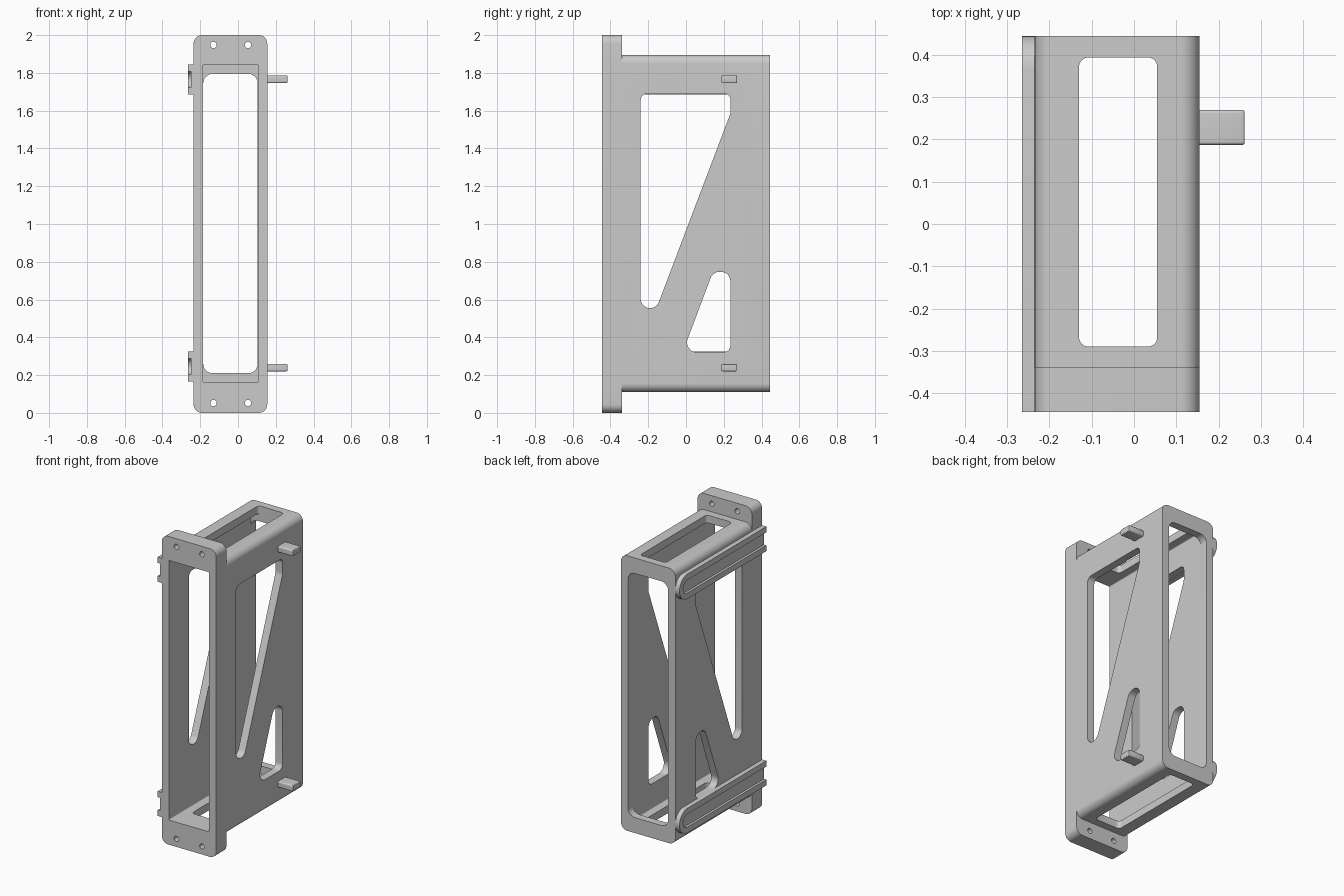
import bpy, bmesh
from math import tan, sin, cos, atan2, pi
from mathutils import Vector

if "Cube" in bpy.data.objects:
    bpy.data.objects.remove(bpy.data.objects["Cube"])

SEG = 8


def fillet(corners):
    """Round each (a, b, radius) corner of a convex polygon."""
    out, n = [], len(corners)
    for i, (a, b, r) in enumerate(corners):
        p = Vector((a, b))
        u = (Vector(corners[i - 1][:2]) - p).normalized()
        v = (Vector(corners[(i + 1) % n][:2]) - p).normalized()
        if r <= 0:
            out.append(p)
            continue
        half = u.angle(v) / 2
        c = p + (u + v).normalized() * (r / sin(half))
        s, e = p + u * (r / tan(half)) - c, p + v * (r / tan(half)) - c
        t0 = atan2(s.y, s.x)
        d = (atan2(e.y, e.x) - t0 + pi) % (2 * pi) - pi
        for k in range(SEG + 1):
            t = t0 + d * k / SEG
            out.append(c + Vector((cos(t), sin(t))) * r)
    return out


def rect(a0, a1, b0, b1, r=0.0):
    return fillet([(a0, b0, r), (a1, b0, r), (a1, b1, r), (a0, b1, r)])


def circle(a, b, r, n=24):
    return [(a + r * cos(2 * pi * k / n), b + r * sin(2 * pi * k / n)) for k in range(n)]


def prism(name, pts, axis, lo, hi):
    """Extrude a 2D outline along an axis from lo to hi."""
    place = {'x': lambda a, b: (lo, a, b), 'y': lambda a, b: (a, lo, b), 'z': lambda a, b: (a, b, lo)}[axis]
    shift = Vector([(hi - lo) if axis == k else 0 for k in 'xyz'])
    bm = bmesh.new()
    face = bm.faces.new([bm.verts.new(place(*p)) for p in pts])
    ext = bmesh.ops.extrude_face_region(bm, geom=[face])['geom']
    # the starting face stays as the near cap
    bmesh.ops.translate(bm, vec=shift, verts=[g for g in ext if isinstance(g, bmesh.types.BMVert)])
    if not any(len(f.verts) == len(pts) and abs(f.calc_center_median()['xyz'.index(axis)] - lo) < 1e-6
               for f in bm.faces):
        bm.faces.new([v for v in bm.verts][:len(pts)])
    bmesh.ops.recalc_face_normals(bm, faces=bm.faces)
    me = bpy.data.meshes.new(name)
    bm.to_mesh(me)
    bm.free()
    ob = bpy.data.objects.new(name, me)
    bpy.context.collection.objects.link(ob)
    return ob


def apply_mod(ob, mod):
    bpy.context.view_layer.objects.active = ob
    bpy.ops.object.modifier_apply(modifier=mod.name)


def combine(ob, other, op='DIFFERENCE'):
    other.hide_render = True
    m = ob.modifiers.new("bool", 'BOOLEAN')
    m.operation, m.object, m.solver = op, other, 'EXACT'
    apply_mod(ob, m)
    bpy.data.objects.remove(other, do_unlink=True)


def smooth(ob):
    bpy.ops.object.select_all(action='DESELECT')
    ob.select_set(True)
    bpy.context.view_layer.objects.active = ob
    bpy.ops.object.shade_smooth_by_angle(angle=0.5)


# Main tube and the taller front mounting flange
frame = prism("frame", rect(-0.235, 0.155, 0.11, 1.895, 0.045), 'y', -0.40, 0.445)
combine(frame, prism("flange", rect(-0.235, 0.155, 0, 2, 0.045), 'y', -0.445, -0.34), 'UNION')

# Inner cavity, then the rounded opening through the back lip
combine(frame, prism("cavity", rect(-0.185, 0.105, 0.16, 1.845, 0.006), 'y', -0.6, 0.395))
combine(frame, prism("back_opening", rect(-0.184, 0.104, 0.21, 1.795, 0.05), 'y', 0.3, 0.6))

# Window through the top and bottom walls
combine(frame, prism("end_window", rect(-0.13, 0.055, -0.29, 0.394, 0.022), 'z', -0.5, 2.5))

# Two slanted windows through both side walls
large = [(-0.24, 0.555, 0.049), (-0.156, 0.555, 0.049), (0.235, 1.585, 0.05),
         (0.235, 1.69, 0.03), (-0.24, 1.69, 0.035)]
small = [(-0.017, 0.322, 0.05), (0.235, 0.322, 0.035), (0.235, 0.747, 0.05), (0.143, 0.747, 0.05)]
for outline in (large, small):
    combine(frame, prism("side_window", fillet(outline), 'x', -0.6, 0.6))

# Screw holes in the flange
for x in (-0.13, 0.053):
    for z in (0.052, 1.948):
        combine(frame, prism("screw_hole", circle(x, z, 0.017), 'y', -0.6, -0.2))
smooth(frame)

for label, sign in (("lower", -1), ("upper", 1)):
    # Grooved rail on the left side, open in front and round at the back
    z = 1.005 + sign * 0.76
    h = 0.08
    rail = prism(label + "_rail", fillet([(-0.445, z - h, 0), (0.445, z - h, h - 0.001),
                 (0.445, z + h, h - 0.001), (-0.445, z + h, 0)]), 'x', -0.265, -0.234)
    g = 0.042
    combine(rail, prism("groove", fillet([(-0.6, z - g, 0), (0.407, z - g, g - 0.001),
            (0.407, z + g, g - 0.001), (-0.6, z + g, 0)]), 'x', -0.4, -0.249))
    smooth(rail)

    # Flat peg on the right side
    z = 1.003 + sign * 0.763
    peg = prism(label + "_peg", rect(0.187, 0.27, z - 0.02, z + 0.02, 0.008), 'x', 0.15, 0.262)
    m = peg.modifiers.new("bevel", 'BEVEL')
    m.width, m.segments, m.limit_method, m.angle_limit = 0.006, 3, 'ANGLE', 0.8
    apply_mod(peg, m)
    smooth(peg)
